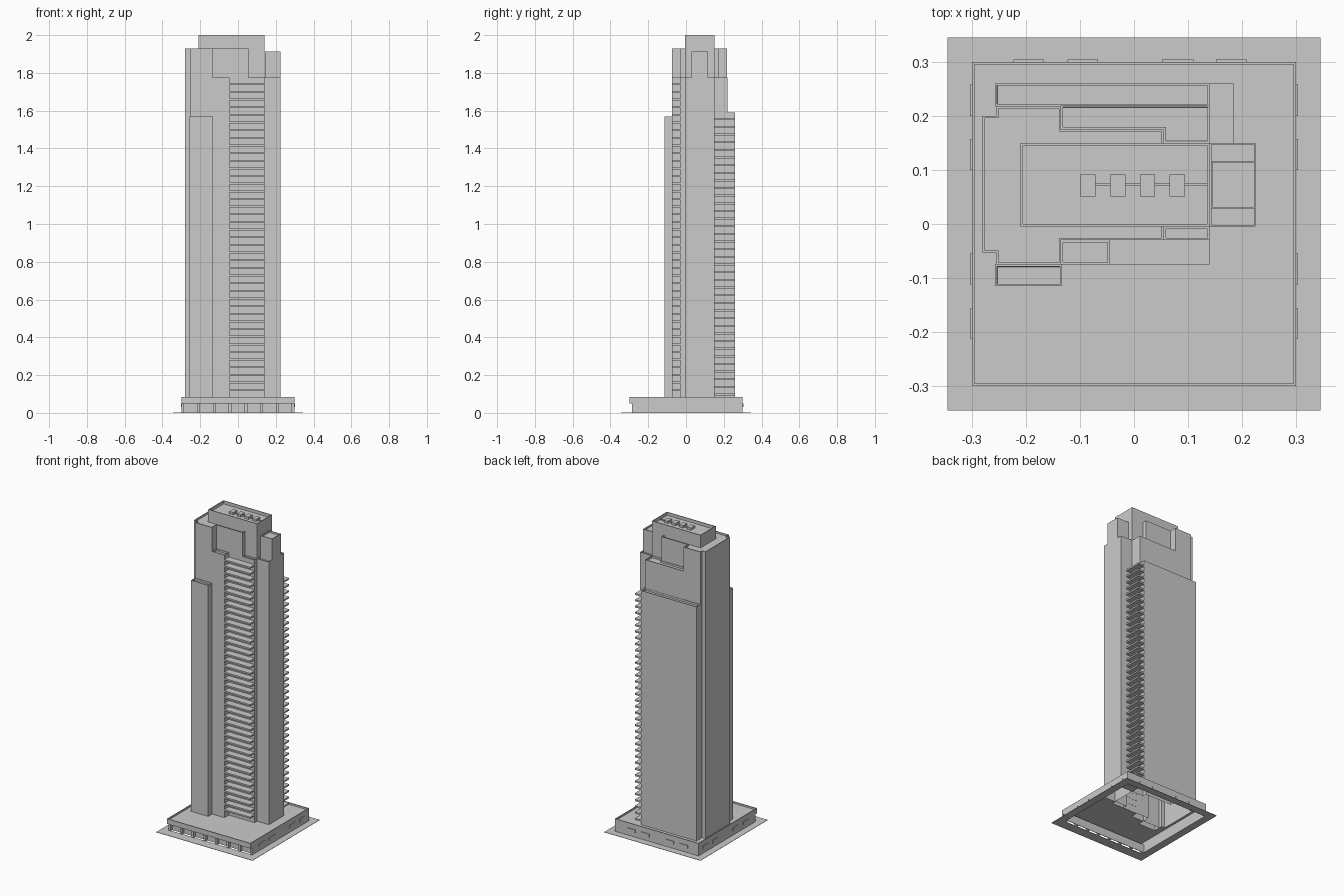
import bpy, bmesh
from mathutils import Matrix, Vector

if "Cube" in bpy.data.objects:
    bpy.data.objects.remove(bpy.data.objects["Cube"])


def finish(name, bm):
    me = bpy.data.meshes.new(name)
    bm.to_mesh(me)
    bm.free()
    ob = bpy.data.objects.new(name, me)
    bpy.context.collection.objects.link(ob)
    return ob


def add_box(bm, x0, x1, y0, y1, z0, z1):
    m = Matrix.Translation(((x0 + x1) / 2, (y0 + y1) / 2, (z0 + z1) / 2)) @ \
        Matrix.Diagonal((x1 - x0, y1 - y0, z1 - z0, 1))
    bmesh.ops.create_cube(bm, size=1, matrix=m)


def boxes(name, items):
    bm = bmesh.new()
    for b in items:
        add_box(bm, *b)
    return finish(name, bm)


def rect(x0, x1, y0, y1):
    return [(x0, y0), (x1, y0), (x1, y1), (x0, y1)]


def shaft(name, outline, z0, z1, rim=0.004, sink=0.012):
    """Open-bottomed prism with a thin parapet around a sunken roof."""
    bm = bmesh.new()
    lo = [bm.verts.new((x, y, z0)) for x, y in outline]
    hi = [bm.verts.new((x, y, z1)) for x, y in outline]
    n = len(lo)
    for i in range(n):
        j = (i + 1) % n
        bm.faces.new((lo[i], lo[j], hi[j], hi[i]))
    top = bm.faces.new(hi)
    bm.normal_update()
    if rim:
        bmesh.ops.inset_region(bm, faces=[top], thickness=rim, use_even_offset=True)
        bmesh.ops.inset_region(bm, faces=[top], thickness=0.0001, depth=-sink, use_even_offset=True)
    return finish(name, bm)


BASE, STEP = 0.072, 1.775

# Ground apron ring
R, P = 0.345, 0.298
boxes("ground_apron", [(-R, R, -R, -0.28, 0, 0.002), (-R, R, P, R, 0, 0.002),
                       (-R, -P, -0.28, P, 0, 0.002), (P, R, -0.28, P, 0, 0.002)])

# Podium walls, parapet and overhanging front
t = 0.005
boxes("podium_walls", [(-0.3, -0.3 + t, -0.283, 0.3, 0, 0.083), (0.3 - t, 0.3, -0.283, 0.3, 0, 0.083),
                       (-0.3 + t, 0.3 - t, 0.3 - t, 0.3, 0, 0.083),
                       (-0.3, 0.3, -0.3, -0.3 + t, 0.05, 0.083),
                       (-0.3, -0.3 + t, -0.3 + t, -0.283, 0.05, 0.083),
                       (0.3 - t, 0.3, -0.3 + t, -0.283, 0.05, 0.083)])
boxes("front_soffit", [(-0.295, 0.295, -0.295, -0.262, 0.05, 0.053)])
boxes("front_recess_wall", [(-0.295, 0.295, -0.265, -0.262, 0, 0.05)])
boxes("front_columns", [(-0.3 + i * 0.0835, -0.285 + i * 0.0835, -0.285, -0.265, 0, 0.05) for i in range(8)])

# Podium roof surrounding the tower opening
roof = [(-.295, .295, -.295, -.115), (-.133, .295, -.115, -.075), (-.295, -.255, -.115, -.053),
        (-.295, -.28, -.053, .295), (-.28, .295, .26, .295), (-.28, -.255, .2, .26),
        (.225, .295, -.075, .26), (.14, .225, -.075, -.005), (.14, .225, .15, .26),
        (-.045, .14, -.075, -.03)]
boxes("podium_roof", [(*r, BASE - 0.002, BASE) for r in roof])

# Shallow window panels on the podium sides and back
panels = []
for a, b in ((0.2, 0.258), (0.1, 0.157), (-0.112, -0.055), (-0.212, -0.156)):
    for s in (-1, 1):
        panels.append((s * 0.301 - 0.002, s * 0.301 + 0.002, a, b, 0.03, 0.05))
for a, b in ((-0.223, -0.167), (-0.123, -0.067), (0.052, 0.11), (0.152, 0.209)):
    panels.append((a, b, 0.299, 0.304, 0.03, 0.05))
boxes("podium_panels", panels)

# Main tower, stepping in towards the east end
main = [(-.28, -.053), (-.255, -.053), (-.255, -.075), (-.135, -.075), (-.135, -.03), (.055, -.03),
        (.055, -.005), (.14, -.005), (.14, .15), (.055, .15), (.055, .175), (-.135, .175),
        (-.135, .218), (-.255, .218), (-.255, .2), (-.28, .2)]
shaft("main_tower", main, BASE, 1.93)
shaft("front_shoulder", rect(-.135, -.045, -.075, -.03), BASE, STEP)
shaft("front_east_shoulder", rect(.055, .14, -.03, -.005), BASE, STEP)
shaft("back_shoulder", [(-.135, .175), (.055, .175), (.055, .15), (.14, .15), (.14, .22), (-.135, .22)],
      BASE, STEP)

# Lower slabs on the back and front
shaft("back_slab", rect(-.257, .14, .218, .26), BASE, 1.59)
shaft("front_slab", rect(-.257, -.133, -.115, -.075), BASE, 1.57)

# East wing with a raised centre
shaft("east_wing", rect(.14, .225, -.005, .15), BASE, STEP, 0.003)
shaft("east_wing_centre", rect(.142, .225, .028, .117), STEP - 0.012, 1.912, 0.003)

# Crown with rooftop units joined by a duct
shaft("crown", rect(-.21, .14, -.005, .15), 1.915, 2.0, 0.005, 0.02)
units = [(x - 0.014, x + 0.014, 0.051, 0.092, 1.978, 1.995) for x in (-0.085, -0.03, 0.025, 0.08)]
boxes("rooftop_units", units)
boxes("rooftop_duct", [(-0.085, 0.138, 0.071, 0.076, 1.98, 1.986)])

# Stacked balcony slabs
def balconies(name, x0, x1, y0, y1, top, pitch=0.0405):
    items = []
    z = top
    while z > 0.1:
        items.append((x0, x1, y0, y1, z - 0.01, z))
        z -= pitch
    return boxes(name, items)


balconies("front_balconies", -.046, .14, -.075, -.029, 1.745)
balconies("back_balconies", .139, .185, .149, .26, 1.56)
